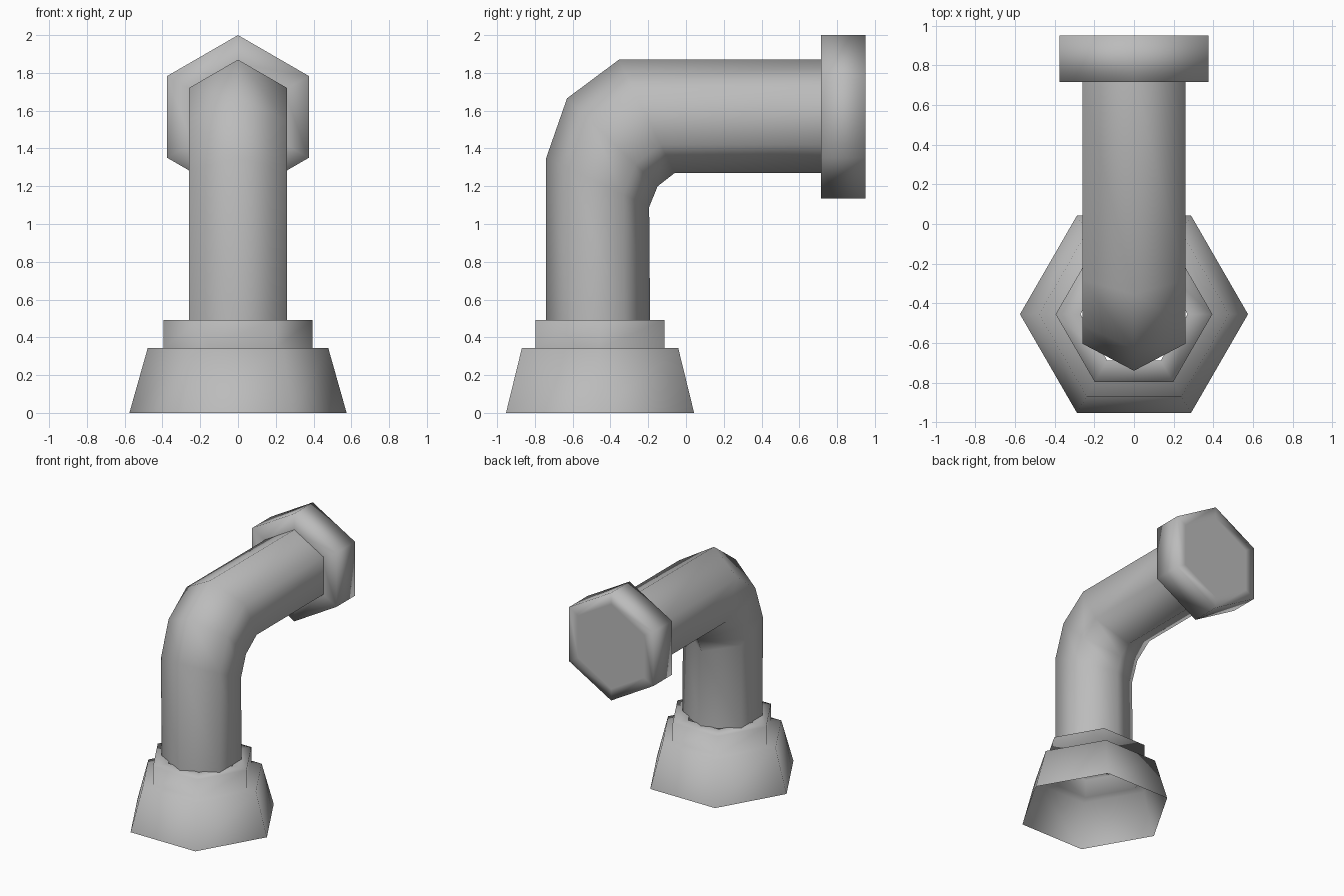
import bpy, bmesh, math
from mathutils import Vector

if "Cube" in bpy.data.objects:
    bpy.data.objects.remove(bpy.data.objects["Cube"])

grey = bpy.data.materials.new("plain grey")
grey.diffuse_color = (0.5, 0.5, 0.5, 1)
grey.use_nodes = True
grey.node_tree.nodes["Principled BSDF"].inputs["Base Color"].default_value = grey.diffuse_color


def hexagon(centre, u, v):
    """Six points around centre, first point along u."""
    c, u, v = Vector(centre), Vector(u), Vector(v)
    return [c + u * math.cos(i * math.pi / 3) + v * math.sin(i * math.pi / 3)
            for i in range(6)]


def loft(name, rings, cap_start=False, cap_end=False):
    """Skin a list of hexagons into one smooth-shaded part."""
    bm = bmesh.new()
    loops = [[bm.verts.new(p) for p in ring] for ring in rings]
    for a, b in zip(loops, loops[1:]):
        for i in range(6):
            j = (i + 1) % 6
            bm.faces.new((a[i], a[j], b[j], b[i]))
    if cap_start:
        bm.faces.new(loops[0][::-1])
    if cap_end:
        bm.faces.new(loops[-1])
    for f in bm.faces:
        f.smooth = len(f.verts) == 4
    mesh = bpy.data.meshes.new(name)
    bm.to_mesh(mesh)
    bm.free()
    mesh.materials.append(grey)
    obj = bpy.data.objects.new(name, mesh)
    bpy.context.collection.objects.link(obj)
    return obj


# Flared base with stepped collar, open underneath
BASE_Y = -0.455
loft("base_and_collar",
     [hexagon((0, BASE_Y, z), (r, 0, 0), (0, r, 0))
      for r, z in ((0.575, 0), (0.478, 0.343), (0.395, 0.343),
                   (0.395, 0.493), (0.27, 0.493))])

# Bent pipe: (y, z) on the outside and inside of the bend at each section
sections = [((-0.74, 0.48), (-0.19, 0.48)),
            ((-0.74, 1.35), (-0.195, 1.09)),
            ((-0.63, 1.665), (-0.15, 1.20)),
            ((-0.355, 1.87), (-0.06, 1.27)),
            ((0.72, 1.87), (0.72, 1.27))]
rings = []
for (oy, oz), (iy, iz) in sections:
    centre = (0, (oy + iy) / 2, (oz + iz) / 2)
    rings.append(hexagon(centre, (0, (oy - iy) / 2, (oz - iz) / 2), (-0.3, 0, 0)))
loft("bent_pipe", rings)

# Hexagonal end flange with a flat disc in its outer face
loft("end_flange",
     [hexagon((0, y, 1.567), (0, 0, r), (r, 0, 0))
      for r, y in ((0.28, 0.715), (0.433, 0.715), (0.433, 0.95), (0.34, 0.95))],
     cap_end=True)
